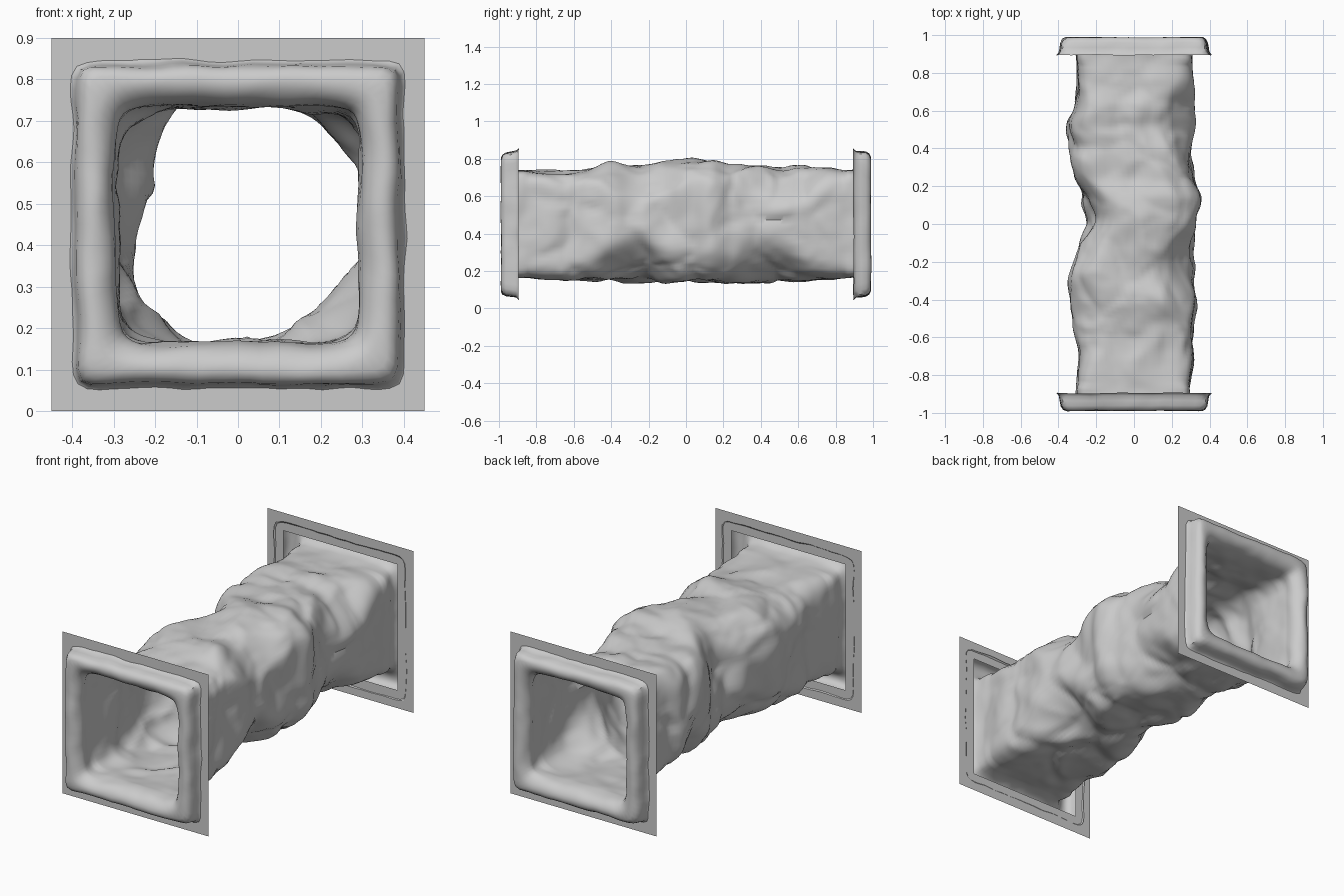
import bpy, bmesh, math
from mathutils import Vector, noise

if "Cube" in bpy.data.objects:
    bpy.data.objects.remove(bpy.data.objects["Cube"])

CZ = 0.45
SIDE = 24            # points per side of the ring

# Body outline: y, left x, right x, bottom z, top z, corner squareness
BODY = [
    (-0.90, -.303, .292, .165, .738, 10), (-0.70, -.303, .318, .160, .735, 8),
    (-0.55, -.318, .322, .150, .745, 6), (-0.40, -.335, .328, .145, .775, 5),
    (-0.30, -.343, .322, .140, .770, 5), (-0.12, -.305, .318, .130, .785, 5),
    (0.02, -.270, .330, .140, .795, 5), (0.13, -.300, .352, .138, .795, 5),
    (0.25, -.328, .322, .130, .765, 5), (0.38, -.330, .318, .128, .772, 5),
    (0.52, -.350, .320, .142, .752, 5), (0.62, -.315, .320, .150, .762, 6),
    (0.75, -.308, .318, .155, .748, 8), (0.90, -.305, .305, .165, .738, 10)]

# Broken-off corners: side x, side z, y of the cut, length, depth
CUTS = [(1, -1, -.27, .24, .74), (1, -1, .44, .22, .74),
        (-1, -1, -.15, .30, .66), (-1, -1, .38, .26, .66),
        (1, 1, -.22, .28, .58), (1, 1, .55, .22, .60),
        (-1, 1, .05, .30, .50), (-1, 1, -.45, .22, .40)]

# Rolled lip of each mouth: distance from centre along y, half width
LIP = [(.895, .406), (.901, .399), (.91, .393), (.935, .389), (.962, .385),
       (.98, .375), (.988, .36), (.989, .345), (.984, .33), (.972, .313),
       (.95, .300), (.93, .295)]


def body_at(y):
    for a, b in zip(BODY, BODY[1:]):
        if y <= b[0] + 1e-6:
            t = (y - a[0]) / (b[0] - a[0])
            t = t * t * (3 - 2 * t)
            return [p + (q - p) * t for p, q in zip(a, b)][1:]


def corner_limit(y, u, w):
    """How far a corner reaches, measured as |u| + |w| (2 is uncut)."""
    k = 2.0
    for sx, sz, cy, length, depth in CUTS:
        if sx * u > 0 and sz * w > 0:
            k = min(k, 2 - depth * math.exp(-((y - cy) / length) ** 2))
    return k


def ring(y, l, r, b, t, p):
    """Rounded-square ring, evenly spaced along the sides."""
    pts = []
    for c, s in [(1, 0), (0, 1), (-1, 0), (0, -1)]:
        for i in range(SIDE):
            v = 2 * i / SIDE - 1
            u, w = c - s * v, s + c * v
            f = (abs(u) ** p + abs(w) ** p) ** (-1 / p)
            if abs(y) < 0.85:
                g = corner_limit(y, u, w) / (abs(u) + abs(w))
                f = (f ** -14 + g ** -14) ** (-1 / 14)   # soft minimum
            pts.append(Vector(((l + r) / 2 + u * f * (r - l) / 2, y,
                               (b + t) / 2 + w * f * (t - b) / 2)))
    return pts


def rock(p):
    """Rocky offset along the section: broad lumps, creases and flat chips."""
    q = Vector((p.x * 4, p.y * 3.5, p.z * 4))
    warp = noise.noise_vector(q) * 0.3
    lump = noise.noise(q + warp)
    crease = 0.3 - abs(noise.noise(q * 1.1 + warp + Vector((7, 3, 1))))
    near = noise.voronoi(q * 0.9 + warp)[0]
    chip = min(near[1] - near[0], 0.4) - 0.24
    fine = abs(noise.noise(q * 2.5 + warp * 2)) - 0.2
    return lump * 0.022 + crease * 0.026 + chip * 0.045 + fine * 0.010 - 0.007


def make_tunnel():
    def lip(sign):
        return [ring(sign * y, -h, h, CZ - h + .004, CZ + h - .004,
                     22 if h > .35 else 9) for y, h in LIP]

    rows = 100
    rings = lip(-1)
    rings += [ring(y, *body_at(y)) for y in
              (-0.9 + 1.8 * i / rows for i in range(rows + 1))]
    rings += lip(1)[::-1]

    bm = bmesh.new()
    grid = []
    for pts in rings:
        row = []
        for p in pts:
            out = Vector((p.x, 0, p.z - CZ)).normalized()
            w = min(1, max(0, (0.9 - abs(p.y)) / 0.25))
            q = p + out * rock(p) * w
            # bulge of rock pushing in at the upper left of the waist
            d = (p - Vector((-.27, .03, .60))).length
            q -= out * 0.06 * math.exp(-(d / 0.13) ** 2)
            # waviness of the lips
            n = (noise.noise_vector(p * 7 + Vector((2, 5, 9)))
                 + noise.noise_vector(p * 15) * 0.5)
            q += Vector((n.x, n.y * 0.4, n.z)) * 0.009 * (1 - w)
            q.y = max(-1, min(1, q.y))
            row.append(bm.verts.new(q))
        grid.append(row)
    n = 4 * SIDE
    for a, b in zip(grid, grid[1:]):
        for i in range(n):
            j = (i + 1) % n
            bm.faces.new((a[i], a[j], b[j], b[i]))
    bmesh.ops.recalc_face_normals(bm, faces=bm.faces)
    finish(bm, "rock_tunnel", True)


def make_frame(name, y):
    """Flat square wall plate with a square hole."""
    bm = bmesh.new()
    loops = [[bm.verts.new((sx * h, y, CZ + sz * h)) for sx, sz in
              ((-1, -1), (1, -1), (1, 1), (-1, 1))] for h in (.45, .35)]
    for i in range(4):
        j = (i + 1) % 4
        f = [loops[0][i], loops[0][j], loops[1][j], loops[1][i]]
        bm.faces.new(f if y < 0 else f[::-1])
    finish(bm, name, False)


def finish(bm, name, smooth):
    me = bpy.data.meshes.new(name)
    bm.to_mesh(me)
    bm.free()
    ob = bpy.data.objects.new(name, me)
    bpy.context.collection.objects.link(ob)
    if smooth:
        bpy.context.view_layer.objects.active = ob
        ob.select_set(True)
        bpy.ops.object.shade_smooth_by_angle(angle=math.radians(40))
        ob.select_set(False)


make_tunnel()
make_frame("front_wall_plate", -0.9)
make_frame("back_wall_plate", 0.9)
